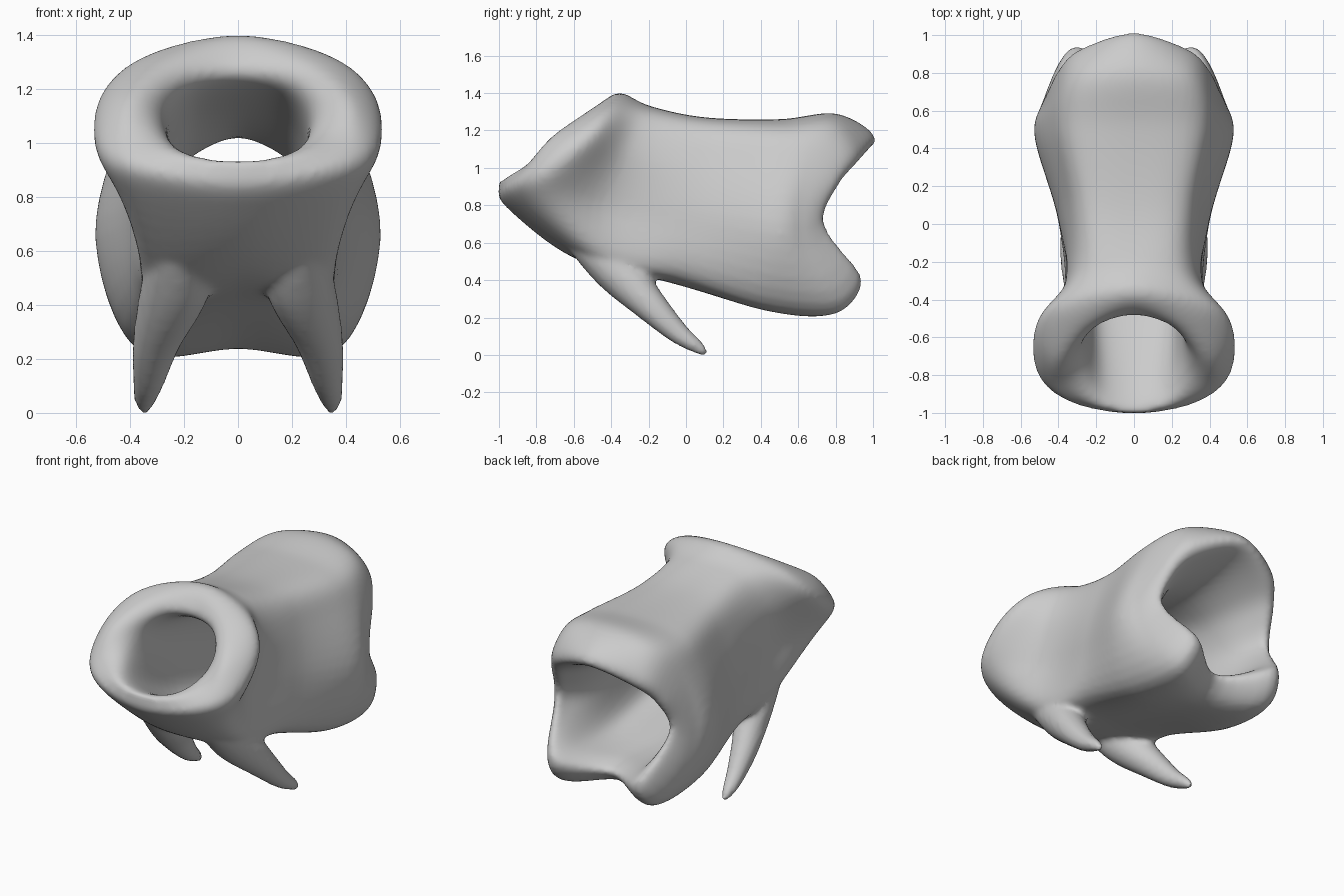
import bpy, bmesh, math
from mathutils import Vector

cube = bpy.data.objects.get("Cube")
if cube:
    bpy.data.objects.remove(cube)

grey = bpy.data.materials.new("plain grey")
grey.use_nodes = True
colour = (0.6, 0.6, 0.6, 1)
grey.diffuse_color = colour
grey.node_tree.nodes["Principled BSDF"].inputs["Base Color"].default_value = colour


def spline(points, steps, closed):
    """Smooth curve through the points."""
    count = len(points)
    pick = lambda i: points[i % count] if closed else points[max(0, min(count - 1, i))]
    result = []
    for i in range(count if closed else count - 1):
        a, b, c, d = (pick(i + k) for k in (-1, 0, 1, 2))
        for s in range(steps):
            t = s / steps
            result.append(b + (c - a) * (t / 2)
                          + (a * 2 - b * 5 + c * 4 - d) * (t * t / 2)
                          + (b * 3 - a - c * 3 + d) * (t ** 3 / 2))
    if not closed:
        result.append(points[-1])
    return result


def skin(bm, rings, closed):
    """Join successive rings with quads; cap the ends of an open tube."""
    verts = [[bm.verts.new(p) for p in ring] for ring in rings]
    n = len(verts[0])
    for r in range(len(verts) if closed else len(verts) - 1):
        one, two = verts[r], verts[(r + 1) % len(verts)]
        for k in range(n):
            j = (k + 1) % n
            bm.faces.new((one[k], one[j], two[j], two[k]))
    if not closed:
        bm.faces.new(verts[0])
        bm.faces.new(verts[-1])


def station(top, shoulder, waist, side, hip, bottom):
    """Mirrored cross-section from its half outline."""
    half = [Vector(p) for p in (shoulder, waist, side, hip)]
    mirrored = [Vector((-p.x, p.y, p.z)) for p in reversed(half)]
    return [Vector((0, *top)), *half, Vector((0, *bottom)), *mirrored]


# Outer shell: front crest, front rim, neck, middle, widest part, rear rim, rear crest
outer = [
    station((-.45, 1.34), (.25, -.54, 1.29), (.4, -.72, 1.165),
            (.4, -.86, 1), (.25, -.96, .92), (-1, .89)),
    station((-.35, 1.4), (.35, -.42, 1.32), (.515, -.53, 1.16),
            (.515, -.75, .94), (.35, -.88, .82), (-.95, .78)),
    station((-.19, 1.33), (.25, -.22, 1.29), (.36, -.3, 1.1),
            (.355, -.4, .8), (.335, -.42, .49), (-.6, .52)),
    station((.1, 1.27), (.26, .1, 1.235), (.36, .08, 1.04),
            (.4, .02, .72), (.34, -.04, .42), (-.13, .4)),
    station((.5, 1.26), (.31, .5, 1.22), (.432, .48, 1.04),
            (.525, .45, .65), (.38, .42, .27), (.42, .26)),
    station((.8, 1.29), (.29, .78, 1.23), (.425, .68, 1.04),
            (.49, .63, .64), (.36, .8, .24), (.64, .245)),
    station((1, 1.18), (.29, .92, 1.08), (.4, .81, .94),
            (.42, .735, .7), (.31, .94, .38), (.76, .33)),
]
# Inner wall, back to the front hole
inner = [
    station((.93, 1.09), (.23, .85, 1), (.33, .76, .88),
            (.37, .69, .68), (.26, .84, .45), (.68, .38)),
    station((.45, 1.02), (.17, .45, .95), (.25, .43, .84),
            (.28, .4, .68), (.22, .4, .47), (.4, .43)),
    station((-.15, 1.13), (.17, -.15, 1.09), (.25, -.18, .97),
            (.26, -.25, .81), (.2, -.33, .65), (-.36, .62)),
    station((-.46, 1.23), (.17, -.49, 1.2), (.265, -.6, 1.12),
            (.26, -.74, 1.02), (.17, -.87, .94), (-.92, .915)),
]

bm = bmesh.new()
sections = outer + inner
lines = [spline([s[k] for s in sections], 8, True) for k in range(len(sections[0]))]
skin(bm, [spline(list(ring), 6, True) for ring in zip(*lines)], True)

# Tapered legs growing out of the underside, sweeping down and back
path = [Vector(p) for p in ((.18, -.66, .73), (.21, -.58, .65), (.23, -.38, .47),
                            (.3, -.19, .265), (.33, -.045, .12), (.345, .06, .042), (.345, .11, .003))]
radii = [Vector((r, 0, 0)) for r in (.05, .09, .13, .09, .06, .038, .014)]
axis = (path[-1] - path[0]).normalized()
across = Vector((1, 0, 0))
normal = axis.cross(across).normalized()
sides = 16
for sign in (1, -1):
    rings = []
    for centre, radius in zip(spline(path, 5, False), spline(radii, 5, False)):
        ring = []
        for k in range(sides):
            a = math.tau * k / sides
            p = centre + (across * math.cos(a) + normal * math.sin(a)) * radius.x
            ring.append((p.x * sign, p.y, p.z))
        rings.append(ring)
    skin(bm, rings, False)
bmesh.ops.recalc_face_normals(bm, faces=bm.faces)

mesh = bpy.data.meshes.new("hollow_body")
bm.to_mesh(mesh)
bm.free()
mesh.materials.append(grey)
body = bpy.data.objects.new("hollow_body", mesh)
bpy.context.collection.objects.link(body)

# Fuse legs into the shell and soften the joins
fuse = body.modifiers.new("fuse", "REMESH")
fuse.mode = "VOXEL"
fuse.voxel_size = 0.016
fuse.use_smooth_shade = True
soften = body.modifiers.new("soften", "SMOOTH")
soften.factor = 0.5
soften.iterations = 8
